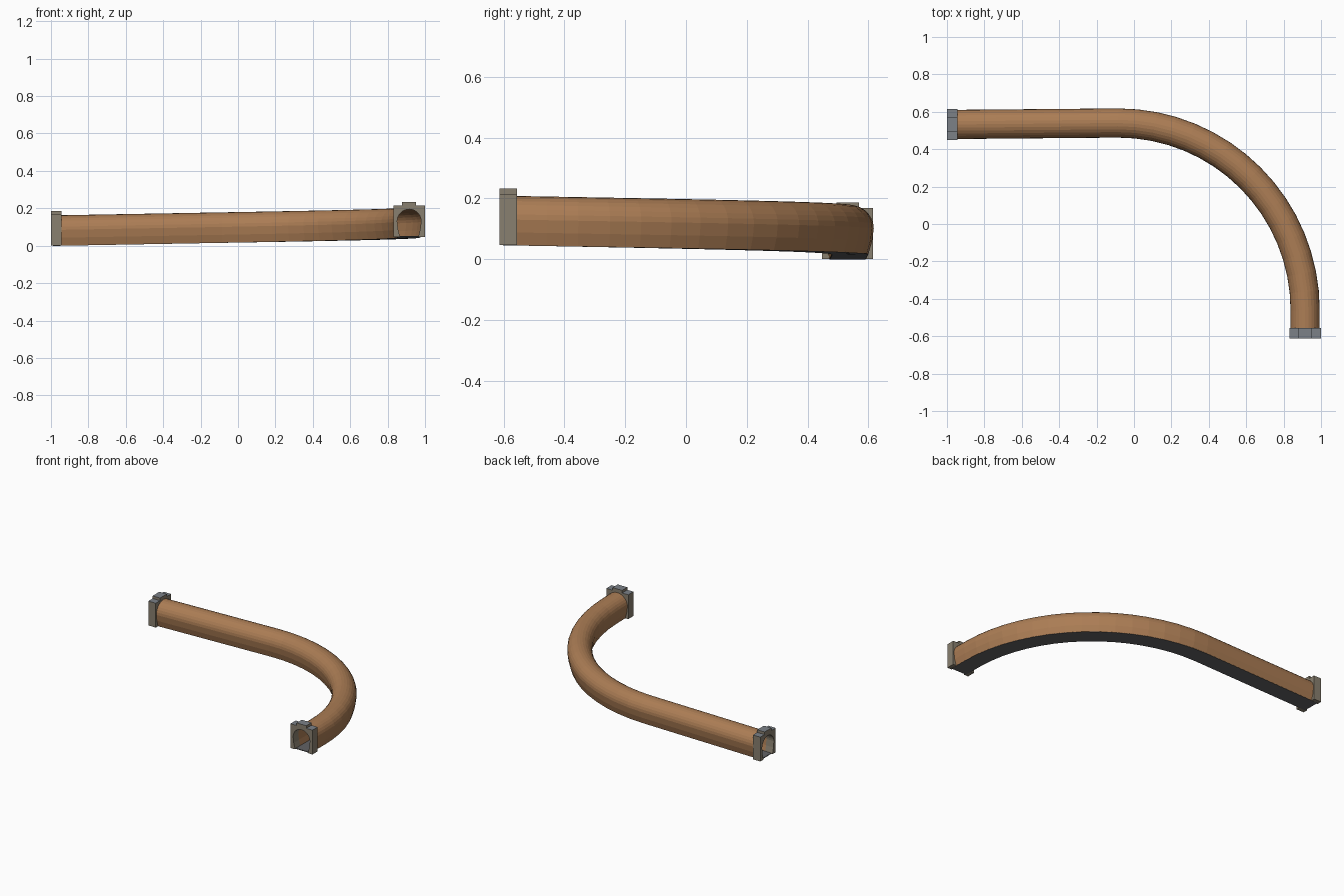
import bpy, bmesh, math
from mathutils import Vector

if "Cube" in bpy.data.objects:
    bpy.data.objects.remove(bpy.data.objects["Cube"])


def material(name, rgb):
    m = bpy.data.materials.new(name)
    m.diffuse_color = (*rgb, 1)
    m.use_nodes = True
    m.node_tree.nodes["Principled BSDF"].inputs["Base Color"].default_value = m.diffuse_color
    return m


BROWN = material("brown shell", (0.41, 0.205, 0.09))
STONE = material("warm grey stone", (0.25, 0.215, 0.16))
SLATE = material("cool grey top", (0.20, 0.22, 0.245))
DARK = material("dark grey floor", (0.125, 0.125, 0.13))


def horseshoe(r, foot, base=0.0, n=14):
    """Horseshoe arch from the left foot over the top to the right foot."""
    arc = [(-r * math.cos(math.pi * i / n), 0.084 + r * math.sin(math.pi * i / n))
           for i in range(n + 1)]
    mid = foot + (r - foot) * 0.68
    return [(-foot, base), (-mid, 0.042)] + arc + [(mid, 0.042), (foot, base)]


def sweep(name, profile, stations, mat, top_mat=None):
    """Sweep a closed (side, up) profile through (point, tangent) stations."""
    bm = bmesh.new()
    rings = []
    for p, t in stations:
        side = Vector((t.y, -t.x, 0)).normalized()
        rings.append([bm.verts.new(p + side * a + Vector((0, 0, b))) for a, b in profile])
    n = len(profile)
    for r0, r1 in zip(rings, rings[1:]):
        for i in range(n):
            j = (i + 1) % n
            bm.faces.new((r0[i], r0[j], r1[j], r1[i]))
    bm.faces.new(rings[0][::-1])
    bm.faces.new(rings[-1])
    bmesh.ops.recalc_face_normals(bm, faces=bm.faces)
    me = bpy.data.meshes.new(name)
    me.materials.append(mat)
    if top_mat:
        me.materials.append(top_mat)
        for f in bm.faces:
            f.material_index = int(f.normal.z > 0.7)
    bm.to_mesh(me)
    bm.free()
    ob = bpy.data.objects.new(name, me)
    bpy.context.collection.objects.link(ob)
    return ob


# Centre line: straight run, quarter-circle bend, short straight, climbing gently
START, END = Vector((-1, 0.532, 0)), Vector((0.915, -0.613, 0))
CENTRE, R, SEG = Vector((-0.085, -0.46, 0)), 1.0, 16
pts = [START + Vector((0.01, 0, 0))]
for k in range(SEG + 1):
    a = math.pi / 2 * (1 - k / SEG)
    pts.append(CENTRE + R * Vector((math.cos(a), math.sin(a), 0)))
pts.append(END + Vector((0, 0.01, 0)))
length = [0.0]
for a, b in zip(pts, pts[1:]):
    length.append(length[-1] + (b - a).length)
RISE = 0.047
for p, s in zip(pts, length):
    p.z = RISE * s / length[-1]
stations = []
for i, p in enumerate(pts):
    before = (p - pts[i - 1]).normalized() if i else Vector((1, 0, 0))
    after = (pts[i + 1] - p).normalized() if i < len(pts) - 1 else Vector((0, -1, 0))
    stations.append((p, before + after))

# Tunnel shell and floor
sweep("tunnel_shell", horseshoe(0.078, 0.060) + horseshoe(0.066, 0.051)[::-1], stations, BROWN)
sweep("tunnel_floor", [(-0.059, -0.001), (-0.059, 0.004), (0.059, 0.004), (0.059, -0.001)],
      stations, DARK)

# Stone portals with a cap block on top
opening = horseshoe(0.064, 0.049)
frame = [(-0.084, 0), (-0.084, 0.168), (0.084, 0.168), (0.084, 0)] + opening[::-1]
cap = [(-0.037, 0.164), (-0.037, 0.186), (0.037, 0.186), (0.037, 0.164)]
for label, p, d in (("entry", START, Vector((1, 0, 0))),
                    ("exit", END + Vector((0, 0, RISE)), Vector((0, 1, 0)))):
    run = [(p, d), (p + d * 0.057, d)]
    sweep(label + "_portal", frame, run, STONE, SLATE)
    sweep(label + "_cap_block", cap, run, STONE, SLATE)
